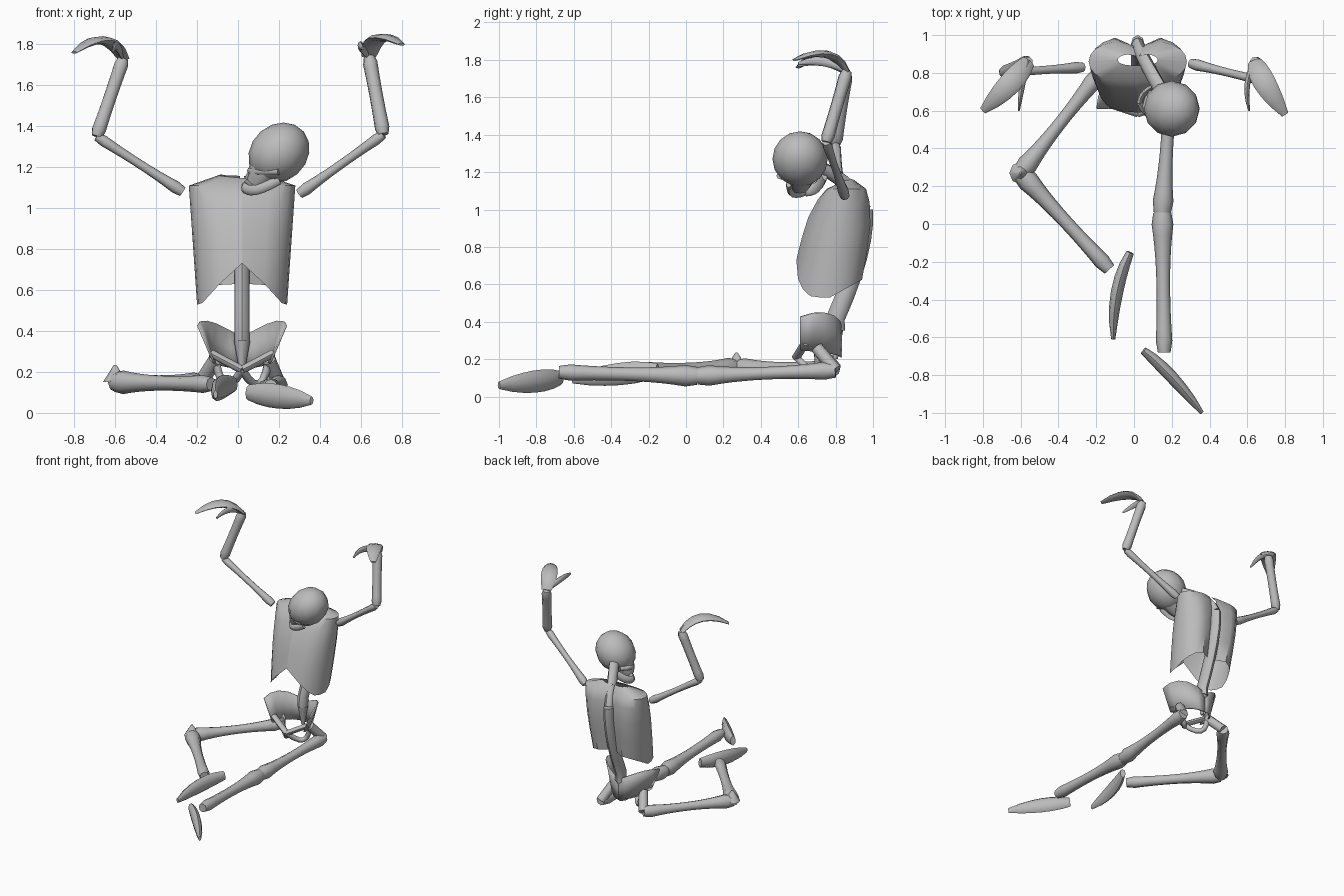
import bpy, bmesh
from mathutils import Vector
from math import cos, sin, pi, tau, radians

if "Cube" in bpy.data.objects:
    bpy.data.objects.remove(bpy.data.objects["Cube"])

GREY = (0.5, 0.5, 0.5, 1)
bone_grey = bpy.data.materials.new("bone_grey")
bone_grey.use_nodes = True
bone_grey.diffuse_color = GREY
bone_grey.node_tree.nodes["Principled BSDF"].inputs["Base Color"].default_value = GREY

CENTRE = 0.02  # body centre line along x
UP, BACK = Vector((0, 0, 1)), Vector((0, 1, 0))


def finish(bm, name):
    bmesh.ops.recalc_face_normals(bm, faces=bm.faces)
    mesh = bpy.data.meshes.new(name)
    bm.to_mesh(mesh)
    bm.free()
    mesh.materials.append(bone_grey)
    mesh.shade_smooth()
    mesh.set_sharp_from_angle(angle=radians(50))
    part = bpy.data.objects.new(name, mesh)
    bpy.context.collection.objects.link(part)
    return part


def steady(f):
    return 1


def leaf(f):
    """Profile of a long flat part: blunt start, full middle, narrow end."""
    return sin(pi * (0.15 + 0.8 * f)) ** 0.6


def tube(name, points, width, height, profile=steady, up=UP, sides=8):
    """Loft ellipses along a path, scaled by a profile of the way along."""
    bm = bmesh.new()
    rings = []
    last = len(points) - 1
    for i, point in enumerate(points):
        along = points[min(i + 1, last)] - points[max(i - 1, 0)]
        across = along.cross(up).normalized()
        lift = across.cross(along).normalized()
        size = profile(i / last)
        rings.append([
            bm.verts.new(point + across * cos(tau * k / sides) * width * size
                         + lift * sin(tau * k / sides) * height * size)
            for k in range(sides)])
    for ring, following in zip(rings, rings[1:]):
        for k in range(sides):
            n = (k + 1) % sides
            bm.faces.new((ring[k], ring[n], following[n], following[k]))
    bm.faces.new(rings[0])
    bm.faces.new(rings[-1])
    return finish(bm, name)


def bow(start, middle, end, steps=6):
    """Points of a parabola through three places."""
    start, middle, end = Vector(start), Vector(middle), Vector(end)
    fractions = [i / steps for i in range(steps + 1)]
    return [start * (1 - f) * (1 - 2 * f) + middle * 4 * f * (1 - f) + end * f * (2 * f - 1)
            for f in fractions]


def limb(name, start, end, shaft, near_knob, far_knob):
    """Straight bone that swells into a rounded knob at each end."""
    start, end = Vector(start), Vector(end)

    def swell(f):
        rounding = 0.7 if f in (0, 1) else 1
        return rounding * (shaft + near_knob * (1 - f) ** 4 + far_knob * f ** 4)

    steps = 12
    tube(name, [start.lerp(end, i / steps) for i in range(steps + 1)], 1, 1, swell)


def sheet(name, side, place, rows, columns):
    """Skin a grid of points given by a rule, on one side of the body."""
    bm = bmesh.new()
    grid = []
    for t in rows:
        row = [place(t, c / columns) for c in range(columns + 1)]
        grid.append([bm.verts.new((CENTRE + side * x, y, z)) for x, y, z in row])
    for upper, lower in zip(grid, grid[1:]):
        for c in range(columns):
            bm.faces.new((upper[c], upper[c + 1], lower[c + 1], lower[c]))
    return finish(bm, name)


def rib_place(t, s):
    """Half of the rib cage: t runs down it, s runs from spine to breastbone."""
    angle = pi * s
    closing = 0.4 if t < 0 else 1
    depth = closing * 0.18 * (1 - 0.4 * (1 - t) ** 4)
    x = closing * (0.26 - 0.04 * t) * max(sin(angle), 0.015) ** 0.6
    y = 0.86 - 0.09 * t + depth * cos(angle)
    if s == 0:
        y -= depth / 3
    if s < 0.5:
        rim = 0.53 + 0.1 * cos(angle)
    else:
        rim = 0.53 + 0.22 * max(0, 1 - x / 0.2)
    return x if s < 1 else 0, y, 1.11 + (rim - 1.11) * t


def pelvis_place(t, s):
    """Half of the pelvis bowl: t runs down it, s runs from tail to front rim."""
    angle = pi / 2 * s
    top = 0.37 + 0.08 * sin(1.5 * angle)
    bottom = 0.21 + 0.04 * s
    return (0.215 - 0.075 * t) * sin(angle), 0.61 + 0.22 * cos(angle), top + (bottom - top) * t


# Joints of the raised arms, the stretched left leg and the folded right leg
poses = {
    "left": dict(
        side=1,
        shoulder=(0.3, 0.85, 1.07), elbow=(0.71, 0.75, 1.36), wrist=(0.64, 0.86, 1.74),
        knuckles=(0.69, 0.75, 1.83), fingertip=(0.8, 0.58, 1.8),
        thumb=(0.6, 0.74, 1.79), thumb_tip=(0.61, 0.6, 1.78),
        hip=(0.2, 0.8, 0.14), knee=(0.15, 0.06, 0.11), ankle=(0.16, -0.68, 0.13),
        heel=(0.05, -0.67, 0.1), arch=(0.2, -0.81, 0.08), toe=(0.36, -1, 0.06)),
    "right": dict(
        side=-1,
        shoulder=(-0.27, 0.83, 1.08), elbow=(-0.69, 0.8, 1.35), wrist=(-0.56, 0.86, 1.73),
        knuckles=(-0.66, 0.74, 1.82), fingertip=(-0.8, 0.6, 1.76),
        thumb=(-0.59, 0.74, 1.79), thumb_tip=(-0.61, 0.6, 1.77),
        hip=(-0.18, 0.8, 0.15), knee=(-0.6, 0.27, 0.15), ankle=(-0.13, -0.24, 0.14),
        heel=(-0.02, -0.15, 0.14), arch=(-0.09, -0.36, 0.12), toe=(-0.11, -0.61, 0.09)),
}

for label, pose in poses.items():
    side = pose["side"]

    # Open rib shell, and pelvis wing with its lower arches
    sheet(label + "_rib_shell", side, rib_place, (-0.1, 0, 0.15, 0.4, 0.7, 1), 10)
    wing = sheet(label + "_pelvis_wing", side, pelvis_place, (0, 0.5, 1), 5)
    wall = wing.modifiers.new("wall", "SOLIDIFY")
    wall.thickness = 0.01
    wall.offset = 0
    pubis = Vector((CENTRE, 0.59, 0.21))
    socket = Vector((CENTRE + side * 0.13, 0.7, 0.26))
    rim = Vector((CENTRE + side * 0.15, 0.64, 0.29))
    seat = Vector((CENTRE + side * 0.08, 0.69, 0.14))
    tube(label + "_pubic_arch", [rim, rim.lerp(pubis, 0.5), pubis], 0.02, 0.025, up=BACK)
    tube(label + "_seat_bone", bow(pubis, seat, socket), 0.02, 0.02)

    # Arm
    limb(label + "_upper_arm", pose["shoulder"], pose["elbow"], 0.02, 0.015, 0.01)
    limb(label + "_forearm", pose["elbow"], pose["wrist"], 0.033, 0.005, 0.005)
    tube(label + "_hand", bow(pose["wrist"], pose["knuckles"], pose["fingertip"]),
         0.06, 0.02, leaf)
    tube(label + "_thumb", bow(pose["wrist"], pose["thumb"], pose["thumb_tip"]),
         0.015, 0.025, leaf)

    # Leg, with the foot lying on its side
    tube(label + "_hip_neck", [Vector(pose["hip"]), socket], 0.035, 0.035)
    limb(label + "_thigh", pose["hip"], pose["knee"], 0.03, 0.025, 0.035)
    limb(label + "_shin", pose["knee"], pose["ankle"], 0.033, 0.035, 0.015)
    tube(label + "_foot", bow(pose["heel"], pose["arch"], pose["toe"]), 0.033, 0.06, leaf)

# Pointed kneecap on the folded leg
knee = Vector(poses["right"]["knee"])
tube("right_kneecap", [knee, knee + UP * 0.085], 0.06, 0.06, lambda f: 1 - 0.9 * f, BACK)

# Spine from the tail up to the nape, and the neck leaning to the skull
tail, waist, chest, nape = (Vector((CENTRE, y, z)) for y, z in
                            ((0.8, 0.2), (0.8, 0.42), (0.92, 0.75), (0.95, 1)))
skull_centre = Vector((0.2, 0.61, 1.27))
tube("tail_bone", [tail, tail.lerp(waist, 0.7)], 0.04, 0.04, lambda f: 0.3 + 0.7 * f, BACK)
tube("spine", [tail.lerp(waist, 0.7)] + bow(waist, chest, nape), 0.037, 0.05, up=BACK)
tube("neck", bow(nape, (0.07, 0.84, 1.15), skull_centre), 0.033, 0.04, up=BACK)

# Skull, bowed forward and tipped toward the right shoulder
bm = bmesh.new()
bmesh.ops.create_uvsphere(bm, u_segments=12, v_segments=8, radius=0.148)
for v in bm.verts:
    v.co.x += v.co.z * 0.15
    v.co += skull_centre
finish(bm, "skull")

# Face tapering to the mouth, with cheek bar and jaw
mouth, chin = Vector((0.08, 0.61, 1.11)), Vector((0.03, 0.64, 1.1))
tube("face", [skull_centre.lerp(mouth, f) for f in (0.2, 0.5, 0.8, 1)],
     0.12, 0.12, lambda f: 1 - 0.65 * f, BACK)
tube("cheek_bar", bow((0.2, 0.5, 1.18), (0.07, 0.59, 1.18), (0.1, 0.7, 1.19)), 0.018, 0.018)
tube("right_jaw", bow((0.14, 0.74, 1.18), (0.06, 0.7, 1.12), chin), 0.015, 0.03)
tube("left_jaw", bow((0.2, 0.55, 1.14), (0.09, 0.57, 1.09), chin), 0.015, 0.025)
